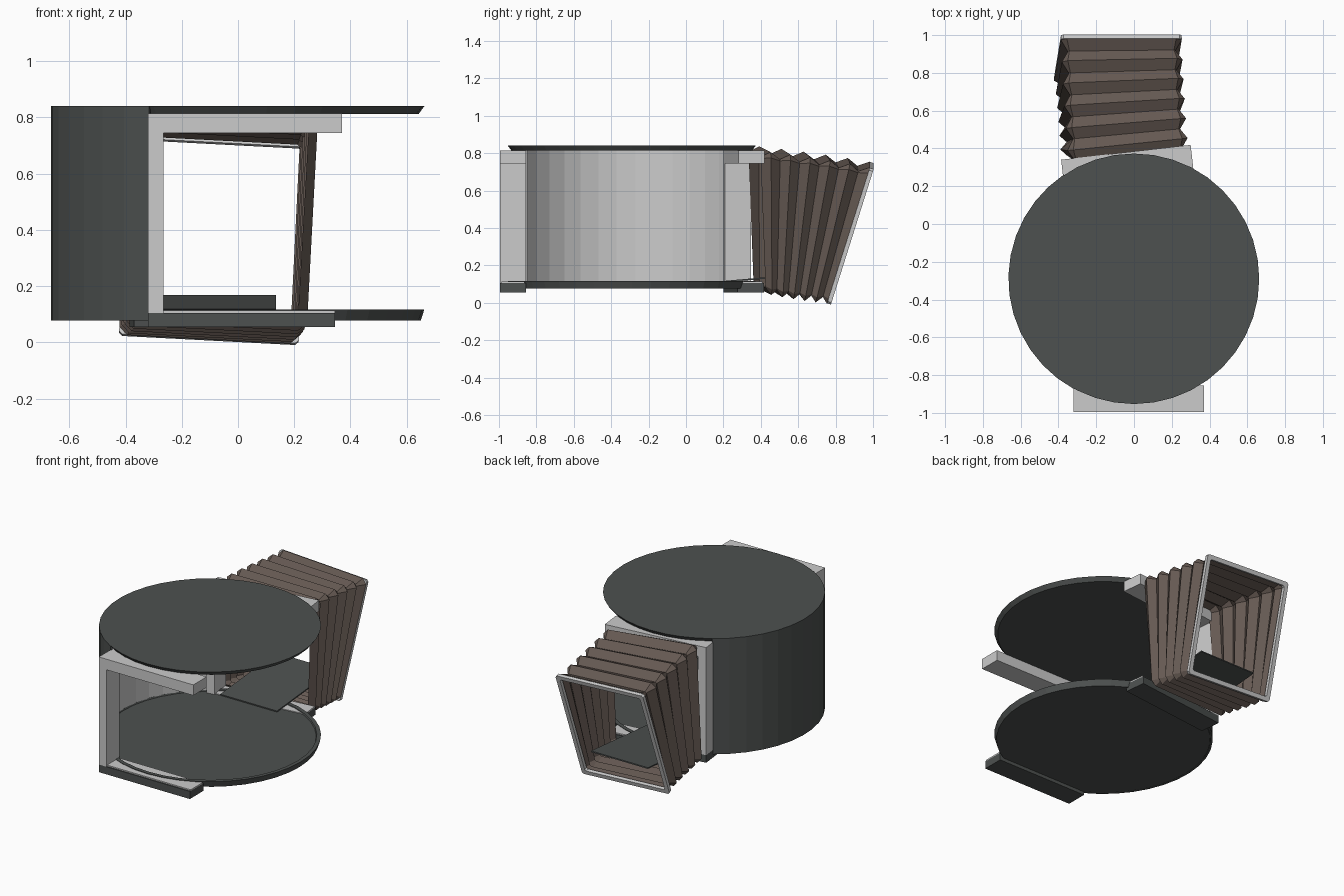
import bpy, bmesh
from math import radians, sin, cos, pi, asin
from mathutils import Vector, Euler, Matrix

if "Cube" in bpy.data.objects:
    bpy.data.objects.remove(bpy.data.objects["Cube"])

def material(name, rgb):
    m = bpy.data.materials.new(name)
    m.diffuse_color = (*rgb, 1)
    m.use_nodes = True
    m.node_tree.nodes["Principled BSDF"].inputs["Base Color"].default_value = m.diffuse_color
    return m

DARK = material("dark_panel", (0.075, 0.082, 0.08))
BROWN = material("bellows_rubber", (0.13, 0.10, 0.085))
CY, R, SEG = -0.29, 0.663, 40

def make(name, verts, faces, mat=None, matrix=None):
    me = bpy.data.meshes.new(name)
    me.from_pydata([tuple(v) for v in verts], [], faces)
    bm = bmesh.new()
    bm.from_mesh(me)
    bmesh.ops.recalc_face_normals(bm, faces=bm.faces)
    bm.to_mesh(me)
    bm.free()
    ob = bpy.data.objects.new(name, me)
    bpy.context.collection.objects.link(ob)
    if mat:
        me.materials.append(mat)
    if matrix:
        me.transform(matrix)
    return ob

def box(name, x, y, z, mat=None, matrix=None):
    v = [(a, b, c) for a in x for b in y for c in z]
    f = [(0, 1, 3, 2), (4, 6, 7, 5), (0, 4, 5, 1), (2, 3, 7, 6), (0, 2, 6, 4), (1, 5, 7, 3)]
    return make(name, v, f, mat, matrix)

def lofted(name, rings, mat=None, caps=False, loop=False):
    """Skin a list of equal closed rings."""
    n, k = len(rings[0]), len(rings)
    verts = [p for r in rings for p in r]
    faces = [(i * n + j, i * n + (j + 1) % n, (i + 1) % k * n + (j + 1) % n, (i + 1) % k * n + j)
             for i in range(k if loop else k - 1) for j in range(n)]
    if caps:
        faces += [tuple(range(n)), tuple(range((k - 1) * n, k * n))]
    return make(name, verts, faces, mat)

def circle(r, z):
    return [(r * cos(2 * pi * i / SEG), CY + r * sin(2 * pi * i / SEG), z) for i in range(SEG)]

# turntable roof and floor discs with tapered undersides
lofted("roof_disc", [circle(0.643, 0.813), circle(R, 0.84)], DARK, caps=True)
lofted("floor_disc", [circle(0.65, 0.077), circle(R, 0.117), circle(0.638, 0.117), circle(0.634, 0.108)],
       DARK, caps=True)

# curved side wall: dark outer skin and light inner lining
def curved_wall(name, r0, r1, z0, z1, mat):
    a0, a1, n = radians(124), radians(241.5), 13
    rings = []
    for i in range(n + 1):
        a = a0 + (a1 - a0) * i / n
        rings.append([(r * cos(a), CY + r * sin(a), z)
                      for r, z in ((r0, z0), (r1, z0), (r1, z1), (r0, z1))])
    lofted(name, rings, mat, caps=True)

curved_wall("wall_outer_skin", 0.652, 0.665, 0.077, 0.84, DARK)
curved_wall("wall_inner_lining", 0.638, 0.651, 0.11, 0.815, None)

# C-shaped end frames: post, top beam, dark bottom beam, light sill
def end_frame(name, matrix):
    y = (-0.07, 0.07)
    box(name + "_post", (-0.345, -0.29), y, (0.105, 0.745), None, matrix)
    box(name + "_top_beam", (-0.345, 0.345), y, (0.745, 0.815), None, matrix)
    box(name + "_bottom_beam", (-0.345, 0.32), y, (0.055, 0.105), DARK, matrix)
    box(name + "_sill", (-0.345, 0.32), (-0.062, 0.062), (0.105, 0.113), None, matrix)

end_frame("front_frame", Matrix.Translation((0.025, -0.925, 0)))
end_frame("back_frame", Matrix.Translation((-0.035, 0.31, 0)) @ Matrix.Rotation(radians(6.5), 4, 'Z'))

# bellows cross-sections swing from the back frame to the tilted end
def section(t, w, h, c, dy=0):
    p = Vector((-0.05, 0.38, 0.445)).lerp(Vector((-0.085, 0.868, 0.375)), t)
    rot = Euler((radians(2.5 - 20 * t), radians(3), radians(6.5 * (1 - t)))).to_matrix()
    x, z = w / 2, h / 2
    pts = [(x - c, z), (x, z - c), (x, c - z), (x - c, -z), (c - x, -z), (-x, c - z), (-x, z - c), (c - x, z)]
    return [p + rot @ Vector((a, dy, b)) for a, b in pts]

FOLDS = 11
rings = [section(i / FOLDS, *((0.64, 0.765, 0.03) if i % 2 else (0.57, 0.70, 0.008)))
         for i in range(FOLDS + 1)]
lofted("bellows", rings, BROWN)

# light rim closing the free end of the bellows
lofted("bellows_end_rim", [section(1, 0.64, 0.76, 0.012, 0), section(1, 0.64, 0.76, 0.012, 0.022),
                           section(1, 0.585, 0.705, 0.008, 0.022), section(1, 0.585, 0.705, 0.008, 0)], loop=True)

# walkway plate rising from the floor disc into the bellows
slope = Matrix.Translation((-0.07, 0.215, 0.11)) @ Matrix.Rotation(radians(5), 4, 'X')
box("walkway_plate", (-0.21, 0.205), (0, 0.585), (0, 0.008), DARK, slope)
